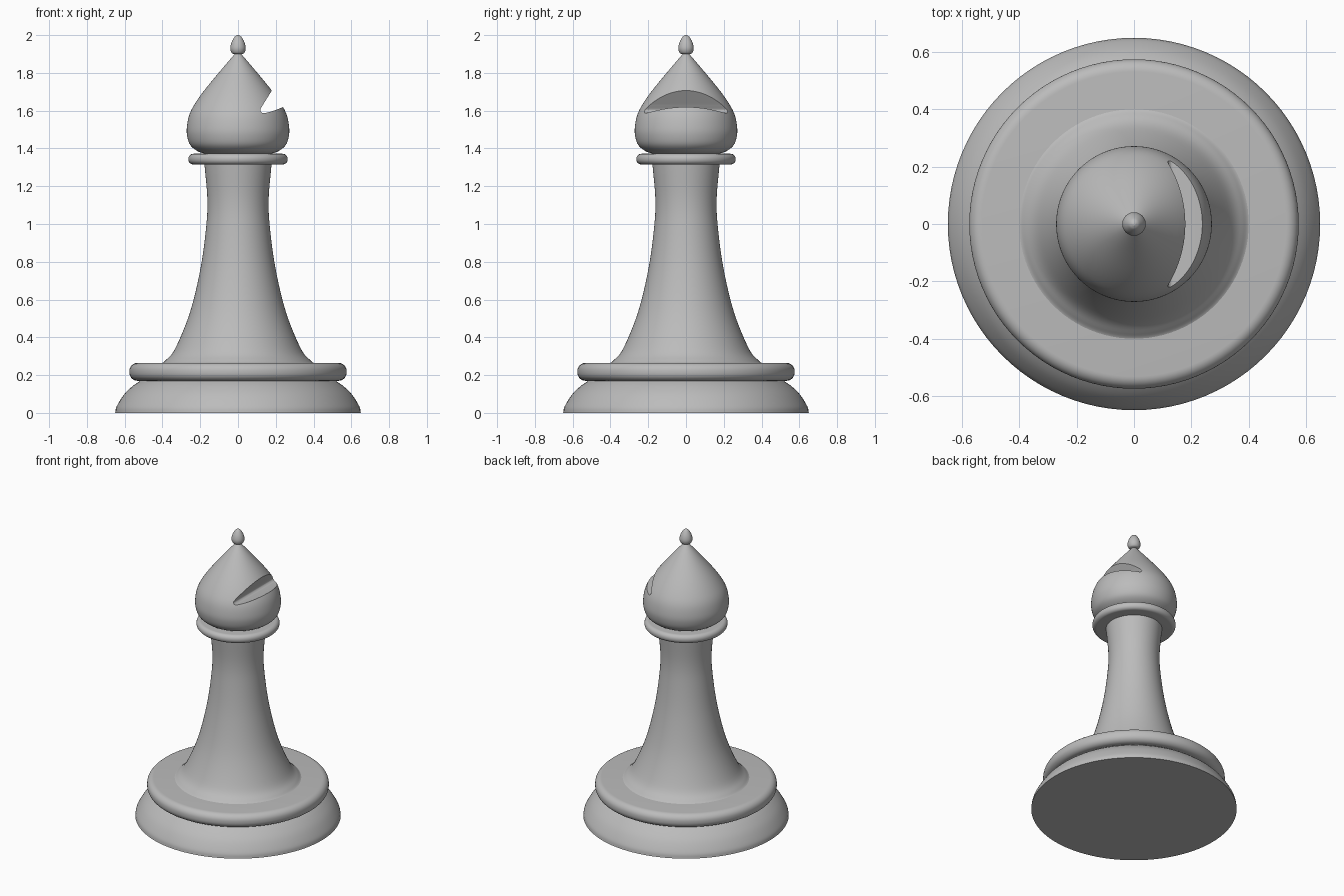
import bpy, bmesh, math
from mathutils import Vector

if "Cube" in bpy.data.objects:
    bpy.data.objects.remove(bpy.data.objects["Cube"], do_unlink=True)

SIDES = 96

grey = bpy.data.materials.new("plain grey")
grey.use_nodes = True
grey.diffuse_color = (0.5, 0.5, 0.5, 1)
grey.node_tree.nodes["Principled BSDF"].inputs["Base Color"].default_value = (0.5, 0.5, 0.5, 1)


def spline(points, steps=6):
    """Smooth curve through the given (radius, height) points."""
    p = [Vector(q) for q in points]
    p = [2 * p[0] - p[1]] + p + [2 * p[-1] - p[-2]]
    out = []
    for a, b, c, d in zip(p, p[1:], p[2:], p[3:]):
        for i in range(steps):
            t = i / steps
            out.append(0.5 * (2 * b + (c - a) * t + (2 * a - 5 * b + 4 * c - d) * t ** 2
                              + (3 * b - a - 3 * c + d) * t ** 3))
    return out + [p[-2]]


def rounded_disc(radius, bottom, top, corner, steps=8):
    """Disc profile with rounded upper and lower rims."""
    out = []
    for z, start in ((bottom + corner, -90), (top - corner, 0)):
        for i in range(steps + 1):
            a = math.radians(start + 90 * i / steps)
            out.append((radius - corner + corner * math.cos(a), z + corner * math.sin(a)))
    return out


def add_object(name, bm):
    bmesh.ops.recalc_face_normals(bm, faces=bm.faces)
    mesh = bpy.data.meshes.new(name)
    bm.to_mesh(mesh)
    bm.free()
    mesh.materials.append(grey)
    obj = bpy.data.objects.new(name, mesh)
    bpy.context.collection.objects.link(obj)
    return obj


def lathe(name, profile):
    """Closed turned solid with flat end caps."""
    bm = bmesh.new()
    rings = []
    for r, z in profile:
        rings.append([bm.verts.new((r * math.cos(a), r * math.sin(a), z))
                      for a in (math.tau * i / SIDES for i in range(SIDES))])
    for low, high in zip(rings, rings[1:]):
        for i in range(SIDES):
            j = (i + 1) % SIDES
            bm.faces.new((low[i], low[j], high[j], high[i]))
    bm.faces.new(rings[0][::-1])
    bm.faces.new(rings[-1])
    return add_object(name, bm)


def activate(obj):
    bpy.ops.object.select_all(action='DESELECT')
    obj.select_set(True)
    bpy.context.view_layer.objects.active = obj


# Turned parts, from the ground up
base = lathe("base", spline([(0.65, 0), (0.642, 0.035), (0.605, 0.095), (0.56, 0.14), (0.51, 0.175)]))
collar = lathe("lower_collar", rounded_disc(0.575, 0.17, 0.265, 0.043))
stem = lathe("stem", spline([(0.41, 0.26), (0.385, 0.277), (0.333, 0.34), (0.255, 0.53), (0.2, 0.757),
                             (0.17, 0.97), (0.162, 1.127), (0.178, 1.32)]))
ring = lathe("neck_ring", rounded_disc(0.263, 1.315, 1.372, 0.027))
head = lathe("head", spline([(0.15, 1.365), (0.175, 1.372), (0.217, 1.387), (0.254, 1.42), (0.27, 1.47),
                             (0.27, 1.52), (0.257, 1.58), (0.228, 1.637), (0.175, 1.712),
                             (0.09, 1.815), (0.03, 1.885), (0.012, 1.905)]))
finial = lathe("finial", spline([(0.02, 1.899), (0.034, 1.907), (0.041, 1.93), (0.035, 1.96),
                                 (0.02, 1.988), (0.008, 1.998), (0.001, 2.0)]))

# Slanted notch cut through the left side of the head
outline = spline([(0.13, 1.628), (0.118, 1.604), (0.124, 1.591), (0.14, 1.587), (0.19, 1.6), (0.243, 1.621)])
outline += [Vector((0.4, 1.68)), Vector((0.4, 2.06))]
bm = bmesh.new()
face = bm.faces.new([bm.verts.new((x, -0.5, z)) for x, z in outline])
side = bmesh.ops.extrude_face_region(bm, geom=[face])["geom"]
bmesh.ops.translate(bm, vec=(0, 1, 0), verts=[v for v in side if isinstance(v, bmesh.types.BMVert)])
cutter = add_object("notch_cutter", bm)
cutter.hide_render = True

cut = head.modifiers.new("notch", 'BOOLEAN')
cut.operation = 'DIFFERENCE'
cut.solver = 'EXACT'
cut.object = cutter
activate(head)
bpy.ops.object.modifier_apply(modifier=cut.name)
bpy.data.objects.remove(cutter, do_unlink=True)

# Smooth shading with crisp edges
for part in (base, collar, stem, ring, head, finial):
    activate(part)
    bpy.ops.object.shade_smooth_by_angle(angle=math.radians(35))
